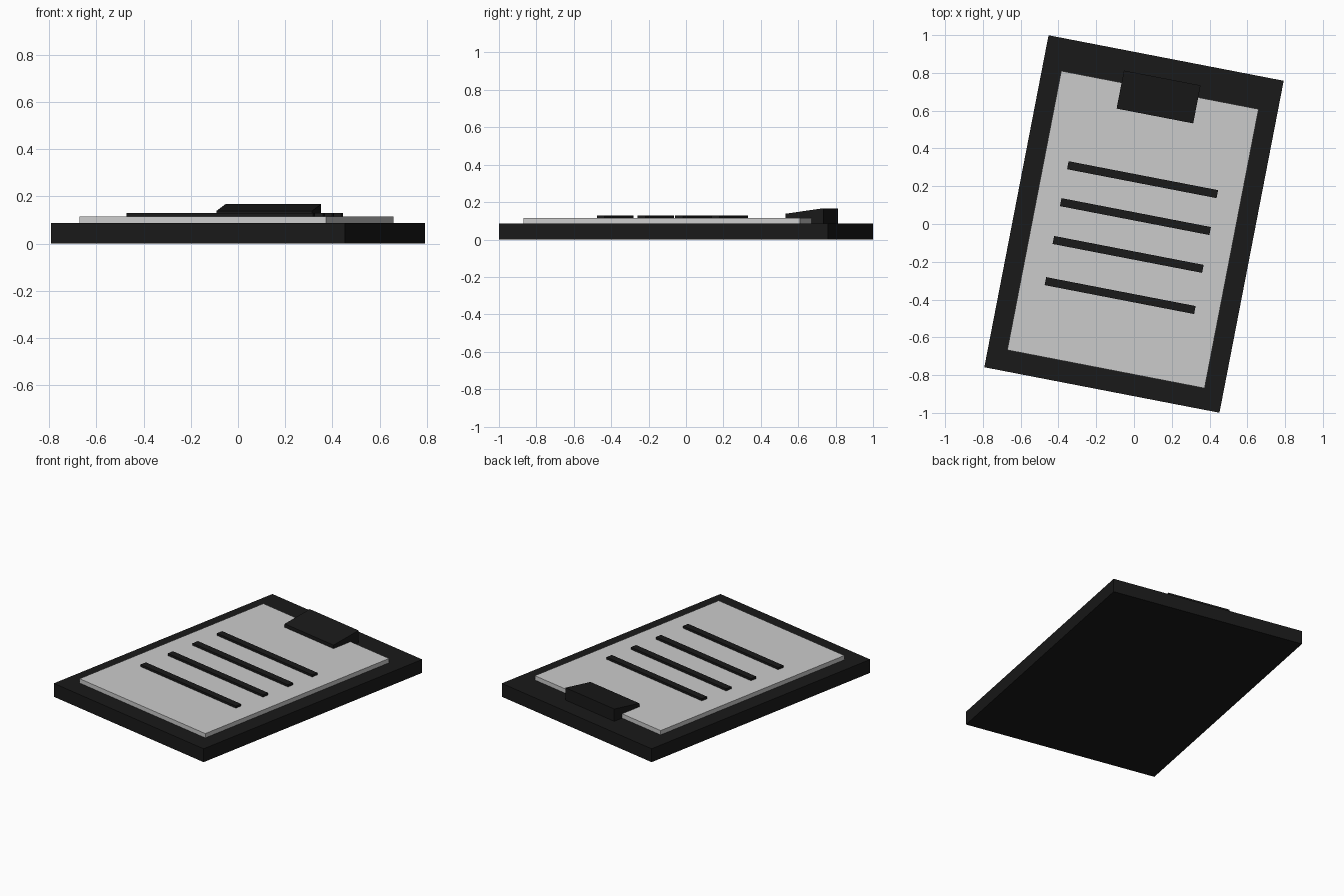
import bpy, bmesh
from math import radians
from mathutils import Matrix

if "Cube" in bpy.data.objects:
    bpy.data.objects.remove(bpy.data.objects["Cube"])

TILT = Matrix.Rotation(radians(-10.95), 4, 'Z')

dark = bpy.data.materials.new("dark")
dark.diffuse_color = (0.01, 0.01, 0.01, 1)
dark.use_nodes = True
dark.node_tree.nodes["Principled BSDF"].inputs["Base Color"].default_value = dark.diffuse_color


def slab(name, y, width, depth, z0, z1, material=None, front_z1=None):
    """Box on the tilted board; front_z1 lowers its front top edge into a wedge."""
    bm = bmesh.new()
    bmesh.ops.create_cube(bm, size=1)
    for v in bm.verts:
        top = z1
        if front_z1 is not None and v.co.y < 0:
            top = front_z1
        v.co = (v.co.x * width, y + v.co.y * depth, top if v.co.z > 0 else z0)
    bm.transform(TILT)
    mesh = bpy.data.meshes.new(name)
    bm.to_mesh(mesh)
    bm.free()
    obj = bpy.data.objects.new(name, mesh)
    bpy.context.collection.objects.link(obj)
    if material:
        mesh.materials.append(material)
    return obj


# Backing board
slab("board", 0, 1.268, 1.79, 0, 0.087, dark)

# Sheet of paper
slab("paper", -0.03, 1.064, 1.505, 0.087, 0.115)

# Written lines
for i, y in enumerate((0.239, 0.04, -0.164, -0.386)):
    slab(f"text_line_{i + 1}", y, 0.806, 0.043, 0.115, 0.129, dark)

# Wedge-shaped clip gripping the top of the paper
slab("clip", 0.685, 0.413, 0.205, 0.087, 0.167, dark, front_z1=0.138)
